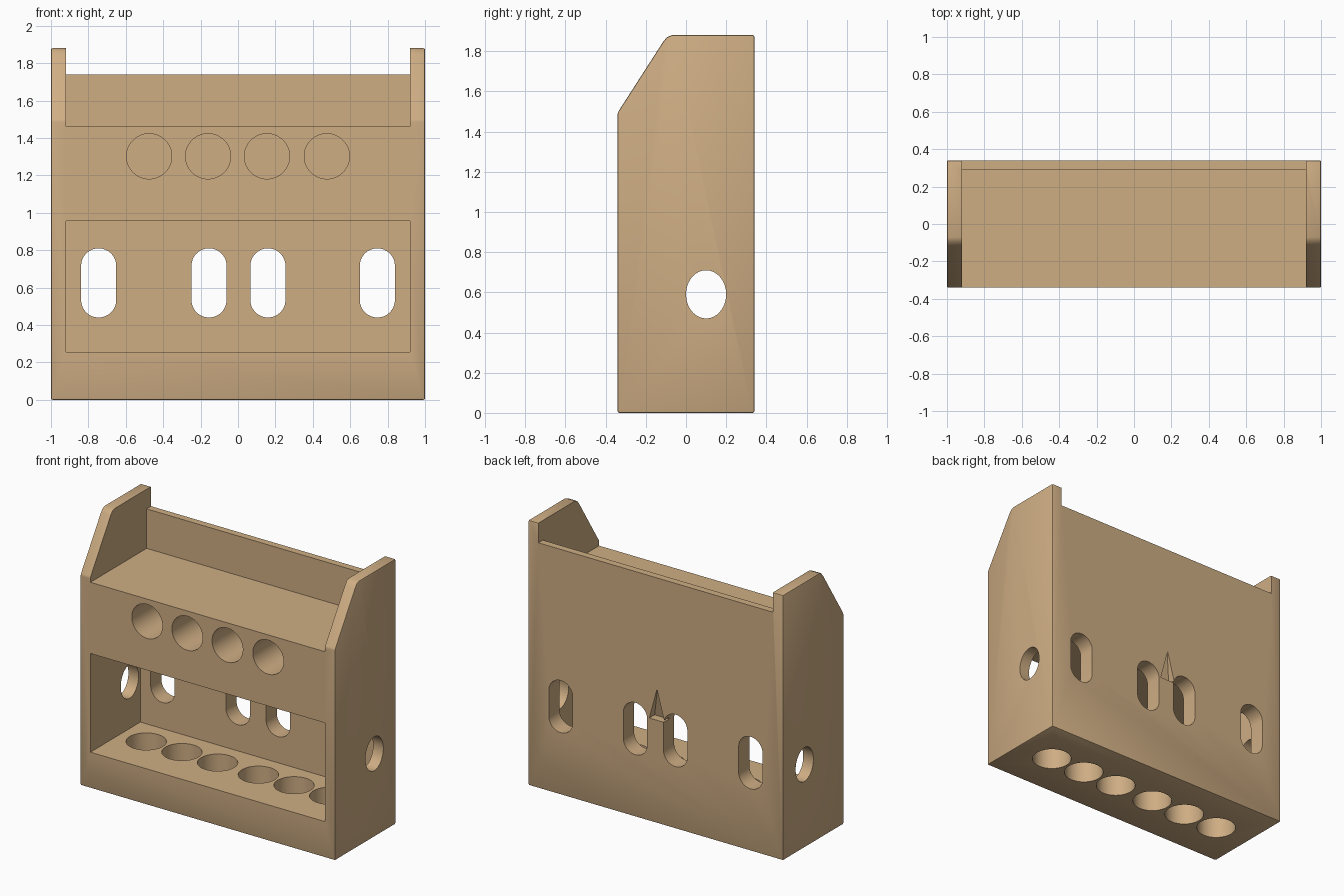
import bpy, bmesh, math

if "Cube" in bpy.data.objects:
    bpy.data.objects.remove(bpy.data.objects["Cube"])

wood = bpy.data.materials.new("light wood")
wood.diffuse_color = (0.62, 0.42, 0.23, 1)
wood.use_nodes = True
wood.node_tree.nodes["Principled BSDF"].inputs["Base Color"].default_value = wood.diffuse_color


def prism(name, pts, axis, a, b):
    """Extrude a 2D outline along an axis from a to b."""
    def place(p, t):
        if axis == 'X':
            return (t, p[0], p[1])
        if axis == 'Y':
            return (p[0], t, p[1])
        return (p[0], p[1], t)
    bm = bmesh.new()
    lo = [bm.verts.new(place(p, a)) for p in pts]
    hi = [bm.verts.new(place(p, b)) for p in pts]
    n = len(pts)
    bm.faces.new(lo)
    bm.faces.new(hi)
    for i in range(n):
        j = (i + 1) % n
        bm.faces.new((lo[i], lo[j], hi[j], hi[i]))
    bmesh.ops.recalc_face_normals(bm, faces=bm.faces)
    me = bpy.data.meshes.new(name)
    bm.to_mesh(me)
    bm.free()
    me.materials.append(wood)
    ob = bpy.data.objects.new(name, me)
    bpy.context.collection.objects.link(ob)
    return ob


def rect(x0, x1, y0, y1):
    return [(x0, y0), (x1, y0), (x1, y1), (x0, y1)]


def oval(cx, cy, rx, ry, straight=0.0, n=40):
    """Ellipse, or a slot when straight is the half length of its sides."""
    pts = []
    for i in range(n):
        t = 2 * math.pi * (i + 0.5) / n
        s = math.sin(t)
        pts.append((cx + rx * math.cos(t), cy + ry * s + math.copysign(straight, s)))
    return pts


# solid body with the side profile, edges slightly softened
body = prism("holder_body", [(-.34, 0), (.34, 0), (.34, 1.88), (-.07, 1.88),
                             (-.095, 1.87), (-.115, 1.845), (-.34, 1.495)], 'X', -1, 1)
bev = body.modifiers.new("soft edges", 'BEVEL')
bev.width, bev.segments, bev.limit_method = 0.008, 2, 'ANGLE'

# shelf recess, lowered back rail, front window
cutters = [
    prism("shelf_cutter", rect(-.92, .92, 1.46, 2.2), 'Y', -.6, .29),
    prism("rail_cutter", rect(-.92, .92, 1.74, 2.1), 'Y', .2, .6),
    prism("window_cutter", rect(-.92, .92, .255, .955), 'Y', -.6, .22),
    # oval holes through both sides
    prism("side_hole_cutter", oval(.1, .59, .1, .12), 'X', -1.2, 1.2),
]
# slots through the back
for x in (-.745, -.155, .16, .745):
    cutters.append(prism("slot_cutter", oval(x, .625, .094, .094, .091), 'Y', .1, .6))
# blind front holes and holes through the base
for x in (-.475, -.16, .155, .475):
    cutters.append(prism("front_hole_cutter", oval(x, 1.302, .121, .121), 'Y', -.6, -.06))
for x in (-.72, -.44, -.16, .16, .44, .72):
    cutters.append(prism("base_hole_cutter", oval(x, 0, .13, .13), 'Z', -.2, .4))
# tapered nail notch in the back
notch = prism("notch_cutter", [(-.07, .73), (.05, .73), (-.01, .95)], 'Y', .28, .345)
for v in notch.data.vertices:
    if v.co.z > .9 and v.co.y < .3:
        v.co.y = .335
cutters.append(notch)

for c in cutters:
    m = body.modifiers.new("cut", 'BOOLEAN')
    m.operation, m.solver, m.object = 'DIFFERENCE', 'EXACT', c
    c.hide_render = True

# bake the cuts and remove the cutters
dg = bpy.context.evaluated_depsgraph_get()
me = bpy.data.meshes.new_from_object(body.evaluated_get(dg))
body.modifiers.clear()
body.data = me
for c in cutters:
    bpy.data.objects.remove(c)

bpy.context.view_layer.objects.active = body
body.select_set(True)
bpy.ops.object.shade_smooth_by_angle(angle=math.radians(30))
